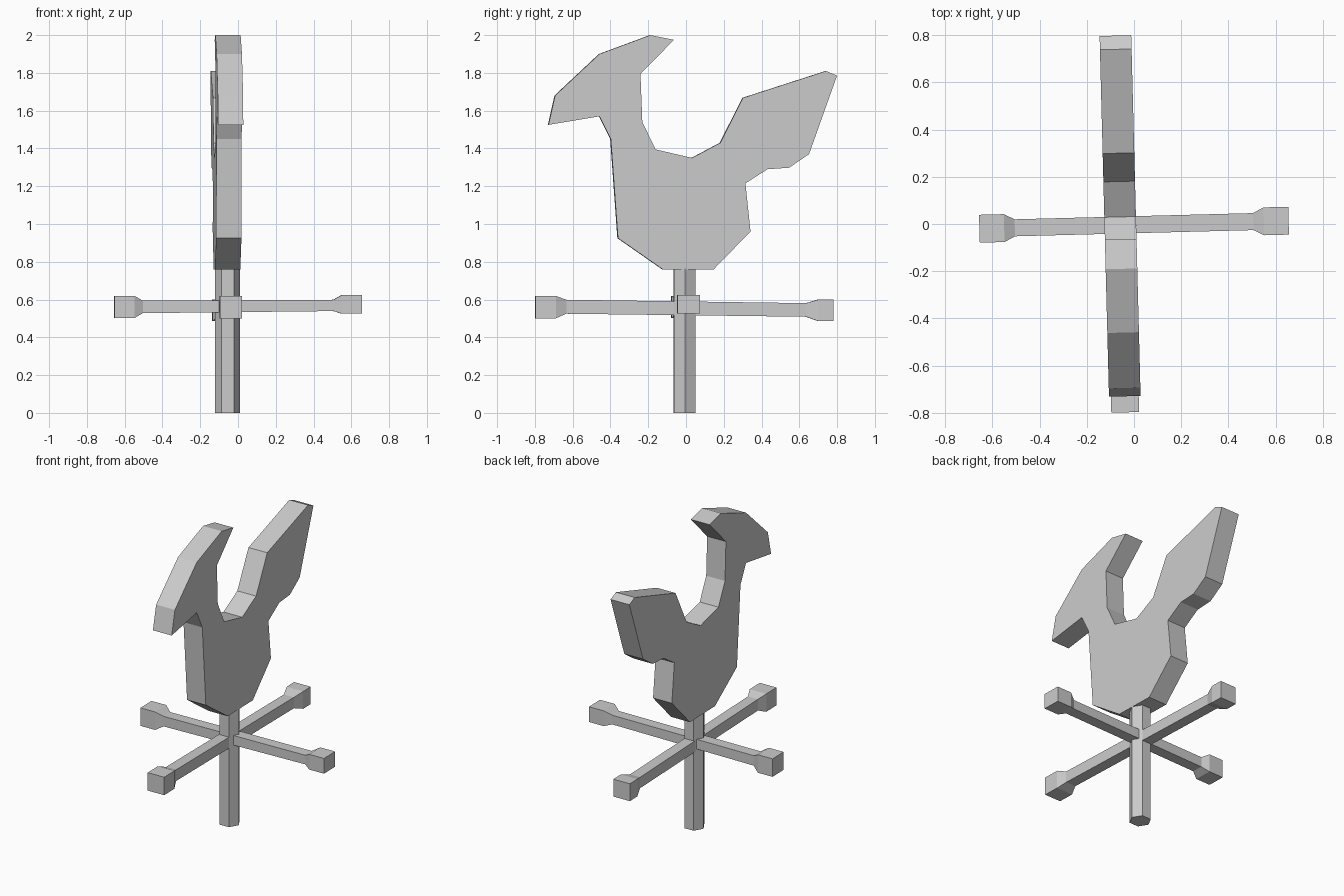
import bpy, bmesh

if "Cube" in bpy.data.objects:
    bpy.data.objects.remove(bpy.data.objects["Cube"])

TWIST = 0.026   # whole vane is turned slightly about z


def finish(name, bm, loc):
    bmesh.ops.recalc_face_normals(bm, faces=bm.faces[:])
    me = bpy.data.meshes.new(name)
    bm.to_mesh(me)
    bm.free()
    ob = bpy.data.objects.new(name, me)
    ob.location = loc
    ob.rotation_euler = (0, 0, TWIST)
    bpy.context.collection.objects.link(ob)
    return ob


def skin_rings(bm, rings):
    loops = [[bm.verts.new(p) for p in r] for r in rings]
    n = len(loops[0])
    for a, b in zip(loops, loops[1:]):
        for i in range(n):
            j = (i + 1) % n
            bm.faces.new((a[i], a[j], b[j], b[i]))
    bm.faces.new(loops[0][::-1])
    bm.faces.new(loops[-1])


def direction_arm(name, stations, loc, along_y=False):
    # stations: distance, half width, centre height, half height
    rings = []
    for t, w, z, h in stations:
        corners = [(-w, z - h), (w, z - h), (w, z + h), (-w, z + h)]
        rings.append([(s, t, k) if along_y else (t, s, k) for s, k in corners])
    bm = bmesh.new()
    skin_rings(bm, rings)
    return finish(name, bm, loc)


# flat bird cut-out: side outline (y, z), extruded across x
outline = [(-0.73, 1.525), (-0.695, 1.68), (-0.46, 1.90), (-0.19, 2.0),
           (-0.065, 1.975), (-0.243, 1.795), (-0.233, 1.54), (-0.163, 1.395),
           (0.03, 1.35), (0.18, 1.43), (0.30, 1.668), (0.74, 1.81),
           (0.798, 1.785), (0.65, 1.37), (0.545, 1.298), (0.43, 1.29),
           (0.313, 1.215), (0.34, 0.96), (0.145, 0.76), (-0.125, 0.76),
           (-0.362, 0.925), (-0.40, 1.45), (-0.46, 1.57)]
bm = bmesh.new()
skin_rings(bm, [[(x, y, z) for y, z in outline] for x in (-0.067, 0.067)])
finish("bird_plate", bm, (-0.058, 0, 0))

# six-sided pole with corners pointing along x
bpy.ops.mesh.primitive_cylinder_add(vertices=6, radius=0.066, depth=0.765,
                                    location=(-0.055, -0.008, 0.3825),
                                    rotation=(0, 0, TWIST + 0.5235988))
pole = bpy.context.object
pole.name = "pole"
# make sure a corner lies on the x axis
if abs(pole.data.vertices[0].co.x) > 0.01:
    pole.rotation_euler.z = TWIST

# crossing arms with flared block ends
direction_arm("side_arm", [
    (-0.655, 0.059, 0.561, 0.059), (-0.55, 0.059, 0.561, 0.059),
    (-0.505, 0.036, 0.561, 0.033), (0.505, 0.036, 0.569, 0.030),
    (0.55, 0.059, 0.575, 0.050), (0.655, 0.059, 0.575, 0.050)],
    (0, -0.003, 0))
direction_arm("front_back_arm", [
    (-0.798, 0.059, 0.560, 0.059), (-0.69, 0.059, 0.560, 0.059),
    (-0.635, 0.036, 0.562, 0.037), (0.635, 0.036, 0.545, 0.036),
    (0.70, 0.059, 0.543, 0.057), (0.78, 0.059, 0.543, 0.057)],
    (-0.058, 0, 0), along_y=True)
